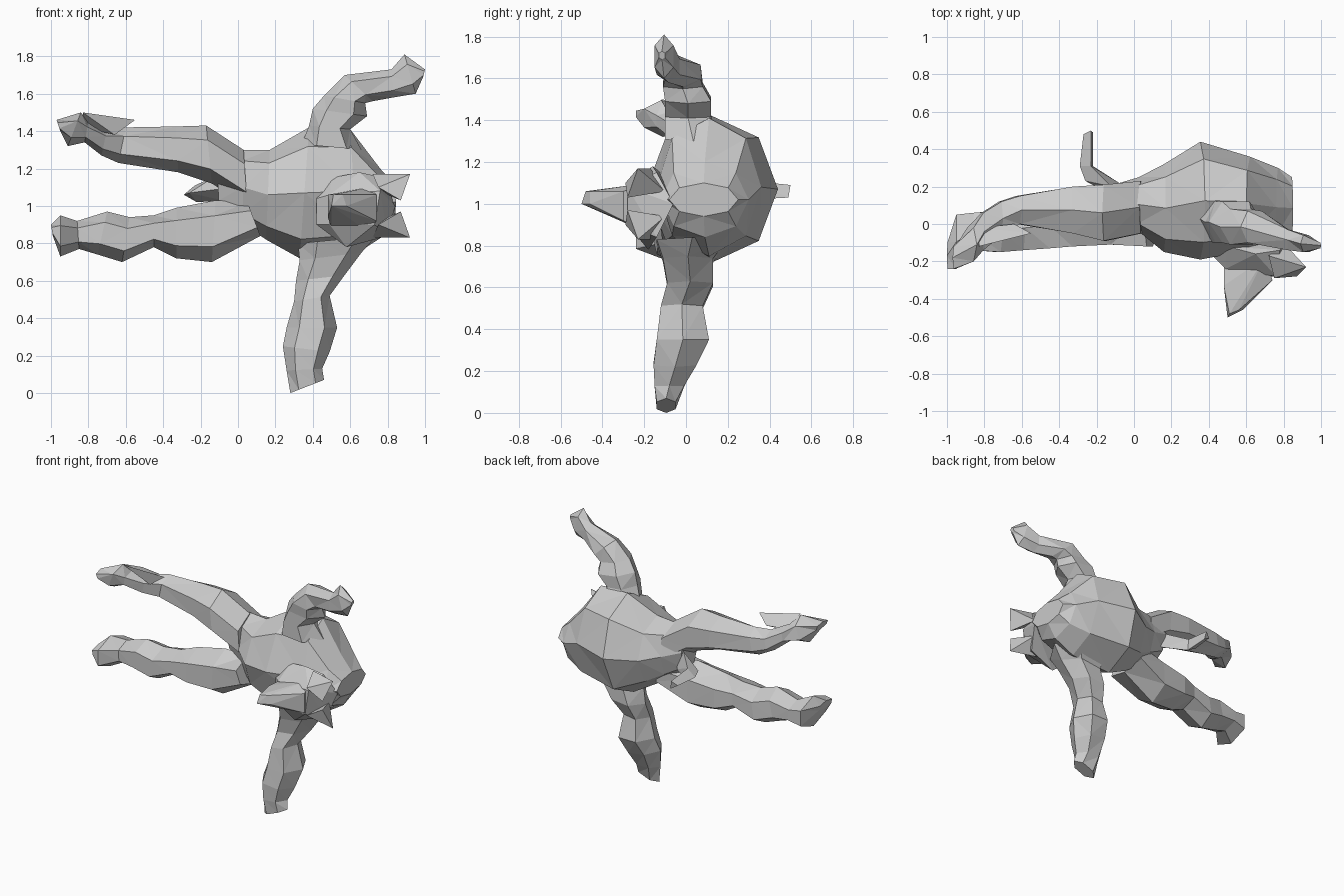
import bpy, bmesh
from math import sin, cos, pi
from mathutils import Vector


def finish(name, bm):
    bmesh.ops.recalc_face_normals(bm, faces=bm.faces)
    bmesh.ops.triangulate(bm, faces=bm.faces)
    me = bpy.data.meshes.new(name)
    bm.to_mesh(me)
    bm.free()
    ob = bpy.data.objects.new(name, me)
    bpy.context.collection.objects.link(ob)
    return ob


def loft(name, sections, n=6):
    """Each section: two silhouette points (xa, za, xb, zb) and depth range y0..y1."""
    bm = bmesh.new()
    peak = max(sin(2 * pi * i / n) for i in range(n))
    rings = []
    for xa, za, xb, zb, y0, y1 in sections:
        c = Vector(((xa + xb) / 2, (y0 + y1) / 2, (za + zb) / 2))
        u = Vector(((xa - xb) / 2, 0, (za - zb) / 2))
        v = Vector((0, (y1 - y0) / 2 / peak, 0))
        rings.append([bm.verts.new(c + u * cos(2 * pi * i / n) + v * sin(2 * pi * i / n))
                      for i in range(n)])
    for a, b in zip(rings, rings[1:]):
        for i in range(n):
            j = (i + 1) % n
            bm.faces.new((a[i], a[j], b[j], b[i]))
    bm.faces.new(rings[0])
    bm.faces.new(rings[-1])
    return finish(name, bm)


def hull(name, points):
    bm = bmesh.new()
    verts = [bm.verts.new(p) for p in points]
    res = bmesh.ops.convex_hull(bm, input=verts)
    bmesh.ops.delete(bm, geom=[v for v in res["geom_interior"] if isinstance(v, bmesh.types.BMVert)],
                     context='VERTS')
    return finish(name, bm)


# Torso, from hips to shoulders
loft("torso", [
    (-0.12, 1.32, -0.10, 0.98, 0.02, 0.21),
    (0.02, 1.30, 0.03, 0.90, -0.04, 0.25),
    (0.17, 1.30, 0.15, 0.82, -0.15, 0.32),
    (0.38, 1.42, 0.33, 0.72, -0.19, 0.44),
    (0.60, 1.41, 0.64, 0.75, -0.14, 0.36),
    (0.76, 1.20, 0.78, 0.84, -0.12, 0.30),
    (0.85, 1.10, 0.84, 0.94, -0.08, 0.25),
], 8)

# Hind legs with feet
loft("upper_hind_leg", [
    (0.03, 1.30, 0.05, 1.00, -0.05, 0.23),
    (-0.17, 1.43, -0.14, 1.12, -0.09, 0.21),
    (-0.33, 1.425, -0.32, 1.18, -0.05, 0.20),
    (-0.60, 1.42, -0.64, 1.23, 0.00, 0.15),
    (-0.70, 1.41, -0.73, 1.27, -0.06, 0.12),
    (-0.80, 1.45, -0.82, 1.34, -0.14, 0.06),
    (-0.84, 1.50, -0.91, 1.32, -0.20, -0.02),
    (-0.97, 1.46, -0.95, 1.40, -0.24, -0.12),
])
hull("upper_heel", [(-0.55, -0.05, 1.46), (-0.83, -0.12, 1.50), (-0.82, -0.02, 1.42),
                    (-0.64, 0.00, 1.41), (-0.66, -0.06, 1.38)])
loft("lower_hind_leg", [
    (0.05, 1.02, 0.12, 0.84, -0.12, 0.20),
    (-0.12, 1.03, -0.14, 0.70, -0.11, 0.17),
    (-0.33, 0.99, -0.33, 0.72, -0.12, 0.15),
    (-0.45, 0.95, -0.45, 0.78, -0.13, 0.11),
    (-0.58, 0.94, -0.62, 0.70, -0.14, 0.10),
    (-0.70, 0.97, -0.75, 0.74, -0.15, 0.07),
    (-0.86, 0.92, -0.85, 0.77, -0.14, 0.06),
    (-0.95, 0.95, -0.95, 0.73, -0.24, 0.05),
    (-1.00, 0.90, -0.99, 0.84, -0.24, -0.10),
])

# Front legs with paws
loft("upper_front_leg", [
    (0.34, 1.33, 0.66, 1.30, -0.10, 0.17),
    (0.38, 1.43, 0.60, 1.41, -0.10, 0.12),
    (0.40, 1.52, 0.69, 1.48, -0.10, 0.12),
    (0.46, 1.59, 0.68, 1.55, -0.11, 0.08),
    (0.57, 1.70, 0.72, 1.56, -0.10, 0.07),
    (0.82, 1.73, 0.83, 1.58, -0.14, -0.03),
    (0.89, 1.81, 0.95, 1.60, -0.15, -0.06),
    (1.00, 1.73, 0.99, 1.69, -0.13, -0.10),
])
loft("lower_front_leg", [
    (0.32, 0.80, 0.74, 0.84, -0.14, 0.20),
    (0.33, 0.71, 0.66, 0.75, -0.11, 0.13),
    (0.31, 0.60, 0.57, 0.63, -0.09, 0.13),
    (0.30, 0.49, 0.49, 0.52, -0.12, 0.08),
    (0.26, 0.35, 0.53, 0.35, -0.14, 0.11),
    (0.24, 0.25, 0.49, 0.22, -0.155, 0.05),
    (0.26, 0.12, 0.45, 0.13, -0.15, -0.01),
    (0.28, 0.00, 0.46, 0.07, -0.14, -0.05),
])

# Head: skull and snout
hull("head", [
    (0.42, -0.17, 1.04), (0.42, -0.17, 0.90), (0.50, -0.12, 1.15), (0.65, -0.16, 1.18),
    (0.78, -0.14, 1.15), (0.84, -0.06, 1.00), (0.80, -0.14, 0.84), (0.58, -0.18, 0.78),
    (0.76, -0.28, 1.08), (0.73, -0.28, 0.90), (0.49, -0.24, 1.06), (0.49, -0.24, 0.90),
])
hull("snout", [
    (0.50, -0.50, 1.00), (0.51, -0.48, 1.06), (0.58, -0.46, 1.00), (0.56, -0.46, 1.06),
    (0.48, -0.33, 1.06), (0.48, -0.33, 0.94), (0.74, -0.30, 1.06), (0.74, -0.30, 0.92),
    (0.48, -0.20, 1.05), (0.50, -0.20, 0.88), (0.70, -0.18, 1.10), (0.70, -0.18, 0.86),
])

# Ears, mirrored about the head's middle plane
for name, s in (("upper_ear", 1), ("lower_ear", -1)):
    hull(name, [(x, y, 1.0 + s * d) for x, y, d in (
        (0.92, -0.23, 0.17), (0.87, -0.28, 0.03), (0.75, -0.29, 0.10),
        (0.72, -0.17, 0.17), (0.80, -0.10, 0.06))])

# Tail
hull("tail", [(-0.27, 0.48, 1.06), (-0.23, 0.50, 1.09), (-0.22, 0.49, 1.03),
              (-0.29, 0.31, 1.06), (-0.23, 0.31, 1.11), (-0.22, 0.31, 1.02)])
hull("tail_base", [(-0.29, 0.31, 1.06), (-0.23, 0.31, 1.11), (-0.22, 0.31, 1.02),
                   (-0.26, 0.23, 1.07), (-0.12, 0.20, 1.16), (-0.08, 0.22, 1.03),
                   (-0.02, 0.10, 1.10)])
